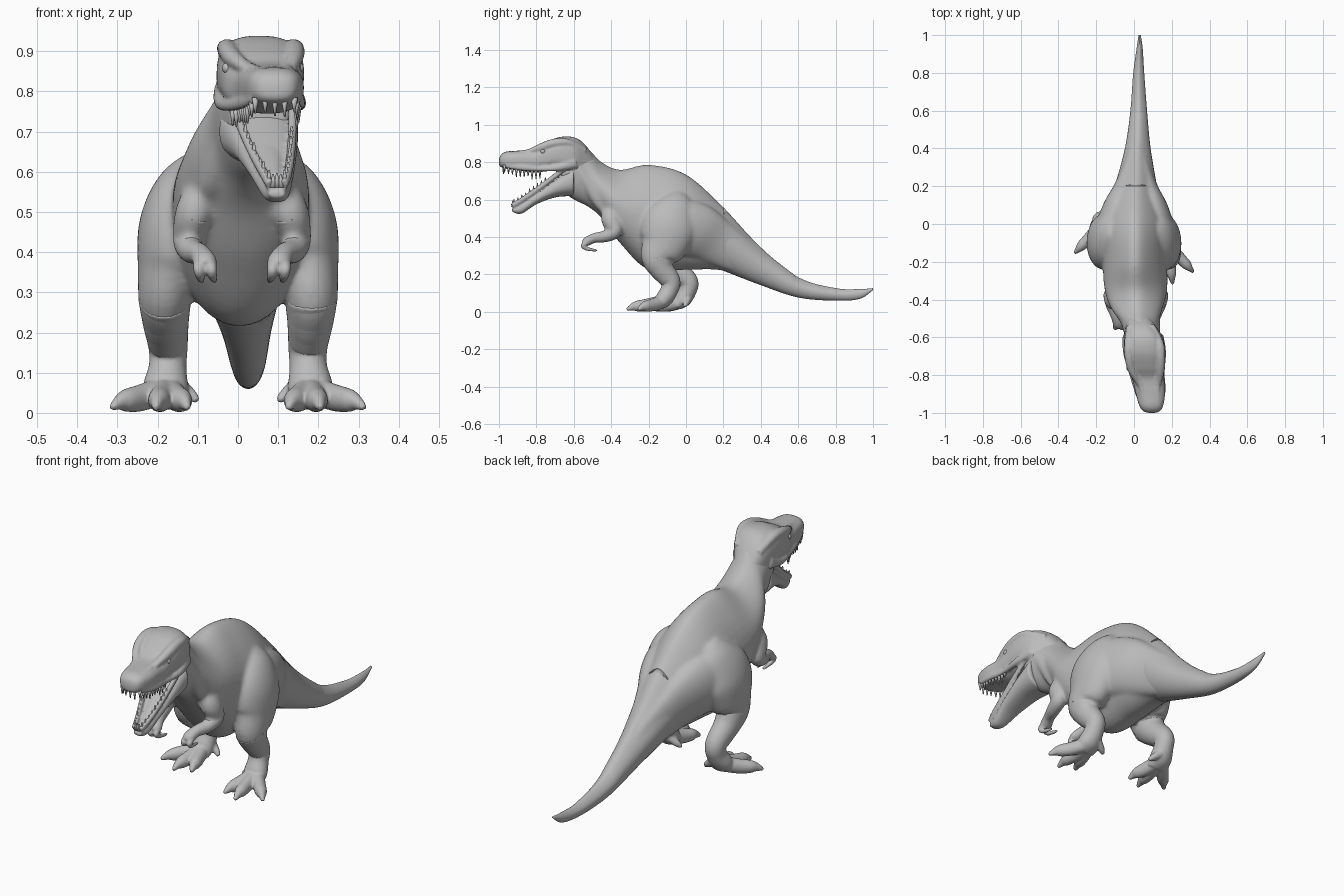
import bpy, bmesh, math, random
from mathutils import Vector, Matrix

random.seed(4)
cube = bpy.data.objects.get("Cube")
if cube:
    bpy.data.objects.remove(cube)

grey = bpy.data.materials.new("stone grey")
grey.use_nodes = True
grey.diffuse_color = (0.5, 0.5, 0.5, 1)
grey.node_tree.nodes["Principled BSDF"].inputs["Base Color"].default_value = (0.5, 0.5, 0.5, 1)


def curve(rows, steps=6):
    """Smooth interpolation through rows of numbers."""
    out = []
    for i in range(len(rows) - 1):
        a, b, c, d = (rows[max(0, min(len(rows) - 1, i + k))] for k in (-1, 0, 1, 2))
        for s in range(steps):
            t = s / steps
            out.append([q + t / 2 * (r - p + t * (2 * p - 5 * q + 4 * r - w + t * (3 * (q - r) + w - p)))
                        for p, q, r, w in zip(a, b, c, d)])
    return out + [list(rows[-1])]


def sample(rows, y):
    """Linear lookup in rows sorted along their first column."""
    for a, b in zip(rows, rows[1:]):
        if min(a[0], b[0]) <= y <= max(a[0], b[0]):
            t = (y - a[0]) / (b[0] - a[0])
            return [p + t * (q - p) for p, q in zip(a, b)]
    return rows[0]


def skin(bm, rings):
    """Closed tube through rings of points."""
    loops = [[bm.verts.new(p) for p in ring] for ring in rings]
    n = len(loops[0])
    for a, b in zip(loops, loops[1:]):
        for i in range(n):
            bm.faces.new((a[i], a[(i + 1) % n], b[(i + 1) % n], b[i]))
    bm.faces.new(loops[0][::-1])
    bm.faces.new(loops[-1])


def loft(bm, rows, power=1.0, taper=0.0, n=40):
    """Upright sections: y, top, bottom, centre x, half width; taper narrows the upper half."""
    rings = []
    for y, top, bottom, x, hw in curve(rows):
        ring = []
        for i in range(n):
            c, s = math.cos(math.tau * i / n), math.sin(math.tau * i / n)
            c, s = (math.copysign(abs(v) ** power, v) for v in (c, s))
            c *= 1 - taper * max(0, s) ** 2
            ring.append((x + max(hw, .003) * c, y, (top + bottom) / 2 + (top - bottom) / 2 * s))
        rings.append(ring)
    skin(bm, rings)


def limb(bm, rows, place=lambda x: x, n=20):
    """Sections square to a path: x, y, z, side radius, depth radius."""
    pts = [[place(r[0])] + list(r[1:]) for r in curve(rows)]
    rings = []
    for i, p in enumerate(pts):
        along = Vector(pts[min(i + 1, len(pts) - 1)][:3]) - Vector(pts[max(i - 1, 0)][:3])
        along.normalize()
        side = (Vector((1, 0, 0)) - along * along.x).normalized()
        deep = along.cross(side)
        rings.append([Vector(p[:3]) + side * math.cos(a) * p[3] + deep * math.sin(a) * p[4]
                      for a in (math.tau * k / n for k in range(n))])
    skin(bm, rings)


def finish(bm, name, voxel=0, relax=0):
    """Smooth shaded object; with a voxel size its parts fuse into one soft skin."""
    bmesh.ops.recalc_face_normals(bm, faces=bm.faces)
    mesh = bpy.data.meshes.new(name)
    bm.to_mesh(mesh)
    bm.free()
    for face in mesh.polygons:
        face.use_smooth = True
    mesh.materials.append(grey)
    obj = bpy.data.objects.new(name, mesh)
    bpy.context.scene.collection.objects.link(obj)
    if voxel:
        fuse = obj.modifiers.new("fuse", 'REMESH')
        fuse.mode = 'VOXEL'
        fuse.voxel_size = voxel
        fuse.use_smooth_shade = True
        soft = obj.modifiers.new("soften", 'SMOOTH')
        soft.factor = 0.5
        soft.iterations = relax


trunk = [(1, .127, .117, .03, .006), (.93, .122, .07, .03, .016), (.8, .127, .06, .025, .029),
         (.6, .185, .077, .025, .044), (.4, .345, .143, .02, .068), (.2, .56, .22, .01, .112),
         (0, .735, .225, .005, .165), (-.2, .787, .225, .005, .17), (-.35, .76, .365, .01, .165),
         (-.45, .8, .5, .015, .135), (-.52, .87, .56, .03, .102), (-.6, .912, .6, .045, .092),
         (-.67, .89, .65, .055, .075)]
skull = [(-1, .815, .787, .094, .018), (-.99, .84, .775, .093, .045), (-.96, .857, .765, .091, .064),
         (-.9, .862, .757, .087, .077), (-.82, .87, .745, .075, .085), (-.76, .902, .75, .062, .1),
         (-.68, .934, .755, .056, .108), (-.6, .934, .72, .05, .102), (-.54, .895, .7, .036, .08),
         (-.48, .81, .7, .025, .05)]
jaw = [(-.93, .575, .535, .097, .02), (-.88, .605, .525, .094, .036), (-.8, .66, .575, .083, .058),
       (-.7, .735, .612, .068, .08), (-.6, .81, .62, .05, .1)]

# Head with open mouth
bm = bmesh.new()
loft(bm, skull, .75)
loft(bm, [(y, top - .022, low, x, hw) for y, top, low, x, hw in jaw], .85)
limb(bm, [(.07, -.66, .7, .03, .02), (.083, -.77, .645, .028, .014), (.093, -.87, .59, .015, .008)])
for s in (-1, 1):
    # jaw rim, brow, lip, cheek and nose ridges
    limb(bm, [(x + s * hw * .85, y, top - .008, .011, .014) for y, top, low, x, hw in jaw])
    for ridge in (
        [(.05, -.85, .853, .014, .012), (.076, -.77, .882, .022, .022), (.084, -.7, .903, .024, .024),
         (.078, -.63, .903, .026, .022), (.055, -.54, .86, .02, .02)],
        [(.05, -.96, .782, .012, .014), (.072, -.88, .772, .011, .016), (.084, -.78, .765, .012, .014),
         (.098, -.68, .772, .016, .018), (.092, -.59, .8, .016, .03)],
        [(.03, -.95, .842, .018, .014), (.04, -.88, .852, .014, .012), (.05, -.8, .868, .012, .01)]):
        limb(bm, [(sample(skull, r[1])[3] + s * r[0],) + r[1:] for r in ridge])
finish(bm, "head", .0055, 6)

# Tail
bm = bmesh.new()
loft(bm, trunk[:6], taper=.38)
finish(bm, "tail")

leg = [(.08, -.05, .61, .06, .07), (.12, -.06, .55, .085, .12), (.153, -.09, .46, .094, .15),
       (.168, -.12, .36, .083, .13), (.182, -.155, .29, .067, .087), (.18, -.13, .23, .058, .066),
       (.174, -.082, .165, .049, .052), (.175, -.09, .115, .047, .047), (.18, -.12, .065, .056, .045),
       (.18, -.15, .03, .05, .024)]
haunch = [(.11, -.13, .47, .09, .13), (.11, -.04, .46, .1, .15), (.09, .06, .43, .09, .15),
          (.06, .17, .37, .062, .125), (.03, .3, .295, .045, .095), (.015, .42, .23, .035, .06)]
arm = [(.09, -.37, .56, .05, .06), (.128, -.4, .5, .048, .056), (.145, -.38, .435, .037, .04),
       (.137, -.43, .405, .032, .032), (.115, -.49, .395, .027, .026), (.102, -.53, .376, .029, .024),
       (.1, -.545, .363, .02, .016)]
toe_tips = [(.315, -.255), (.205, -.318), (.125, -.288)]


def left(x):
    return x


def right(x):
    return -x


def right_arm_side(x):
    return .02 - x


def stance(rows, back):
    """Slide the lower leg backwards."""
    return [(x, y + back * max(0, min(1, (.4 - z) * 4)), z, a, b) for x, y, z, a, b in rows]


# Torso with neck, hips, thighs and upper arms
bm = bmesh.new()
loft(bm, trunk[3:], taper=.38)
for s, place, reach, back in ((1, left, left, 0), (-1, right, right_arm_side, .1)):
    limb(bm, [(sample(trunk, r[1])[3] + s * r[0],) + r[1:] for r in haunch], n=32)
    limb(bm, stance(leg[:7], back), place, 28)
    limb(bm, arm[:4], reach)
    # throat muscle from jaw hinge to chest
    limb(bm, [(.05 + s * .065, -.6, .79, .025, .03), (.04 + s * .072, -.53, .7, .028, .035),
              (.02 + s * .085, -.45, .58, .03, .04), (s * .09, -.36, .52, .03, .04)])
finish(bm, "torso", .008, 14)

for side, place, reach, back in (("left", left, left, 0), ("right", right, right_arm_side, .1)):
    # Shin, foot, toes and inner spur
    bm = bmesh.new()
    limb(bm, stance(leg[4:], back), place, 28)
    for tx, ty in toe_tips:
        def along(t):
            return .178 + (tx - .178) * t, -.11 + (ty + .11) * t
        limb(bm, stance([(*along(0), .06, .035, .035), (*along(.45), .038, .03, .034),
                         (*along(.72), .031, .027, .029), (*along(.85), .026, .018, .02),
                         (*along(1), .012, .008, .008)], back), place)
    limb(bm, stance([(.15, -.09, .07, .022, .022), (.118, -.1, .045, .016, .016),
                     (.1, -.11, .03, .008, .008)], back), place)
    finish(bm, side + "_foot", .0055, 4)

    # Forearm and two claws
    bm = bmesh.new()
    limb(bm, arm[1:], reach)
    for x in (.086, .118):
        limb(bm, [(x, -.52, .378, .014, .014), (x, -.55, .356, .013, .013),
                  (x - .004, -.53, .338, .011, .011), (x - .008, -.475, .328, .006, .006)], reach)
    finish(bm, side + "_forearm", .005, 4)

# Eyes
bm = bmesh.new()
for s in (-1, 1):
    bmesh.ops.create_uvsphere(bm, u_segments=16, v_segments=10, radius=.014,
                              matrix=Matrix.Translation((.062 + s * .088, -.765, .858)))
finish(bm, "eyes")


# Teeth
def teeth(name, rows, first, count, direction, base):
    bm = bmesh.new()
    spots = [(first + .021 * i, s * .84) for i in range(count) for s in (-1, 1)]
    spots += [(first - .006, s) for s in (-.45, 0, .45)]
    for y, across in spots:
        row = sample(rows, y)
        length = random.uniform(.035, .055) * (1 if direction < 0 else .75)
        z = row[base] + direction * (length / 2 - .016)
        turn = Matrix.Rotation(math.pi if direction < 0 else 0, 4, 'X')
        bmesh.ops.create_cone(bm, cap_ends=True, segments=8, radius1=.009, radius2=.002, depth=length,
                              matrix=Matrix.Translation((row[3] + across * row[4], y, z)) @ turn)
    finish(bm, name)


teeth("upper_teeth", skull, -.97, 10, -1, 2)
teeth("lower_teeth", jaw, -.92, 9, 1, 1)
